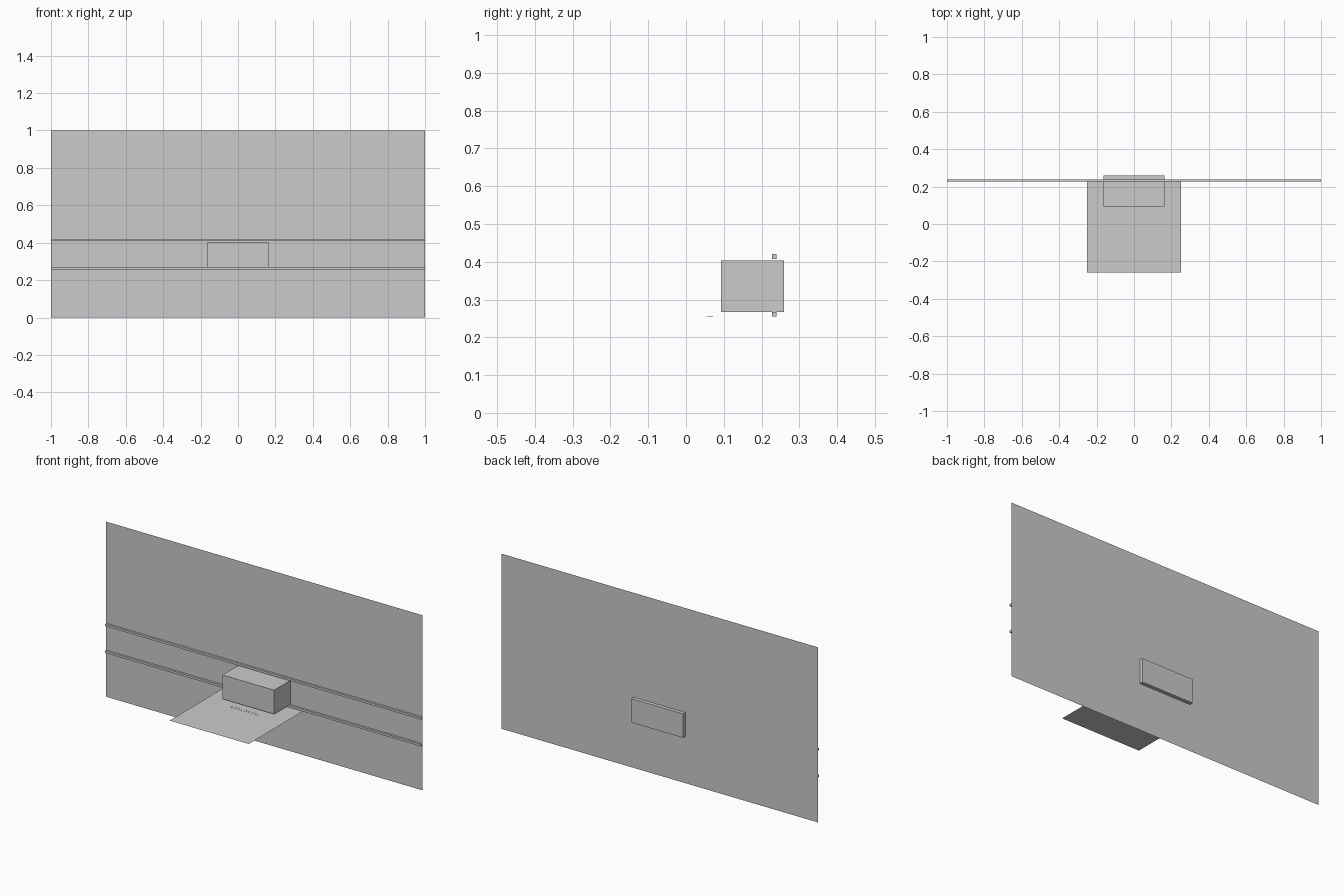
import bpy

if "Cube" in bpy.data.objects:
    bpy.data.objects.remove(bpy.data.objects["Cube"])


def finish(name, verts, faces):
    mesh = bpy.data.meshes.new(name)
    mesh.from_pydata(verts, [], faces)
    obj = bpy.data.objects.new(name, mesh)
    bpy.context.collection.objects.link(obj)
    return obj


def box(name, x, y, z):
    """Closed box from (min, max) ranges."""
    verts = [(a, b, c) for a in x for b in y for c in z]
    faces = [(0, 1, 3, 2), (4, 6, 7, 5), (0, 4, 5, 1),
             (2, 3, 7, 6), (0, 2, 6, 4), (1, 5, 7, 3)]
    return finish(name, verts, faces)


WALL_Y, SHELF_Z = 0.239, 0.255

# Upright wall sheet
finish("wall_panel",
       [(-1, WALL_Y, 0), (1, WALL_Y, 0), (1, WALL_Y, 1), (-1, WALL_Y, 1)],
       [(0, 1, 2, 3)])

# Square horizontal sheet in front of the wall
finish("shelf_sheet",
       [(-0.25, -0.26, SHELF_Z), (0.25, -0.26, SHELF_Z),
        (0.25, WALL_Y, SHELF_Z), (-0.25, WALL_Y, SHELF_Z)],
       [(0, 1, 2, 3)])

# Two long rails along the wall
for name, z in (("lower_rail", 0.255), ("upper_rail", 0.408)):
    box(name, (-1, 1), (0.227, WALL_Y), (z, z + 0.012))

# Block passing through the wall
box("wall_block", (-0.163, 0.163), (0.093, 0.26), (0.267, 0.404))

# Row of tiny plain marks on the sheet
for i in range(9):
    x = -0.084 + i * 0.021
    box("floor_mark", (x - 0.005, x + 0.005), (0.056, 0.072),
        (SHELF_Z, SHELF_Z + 0.001))
